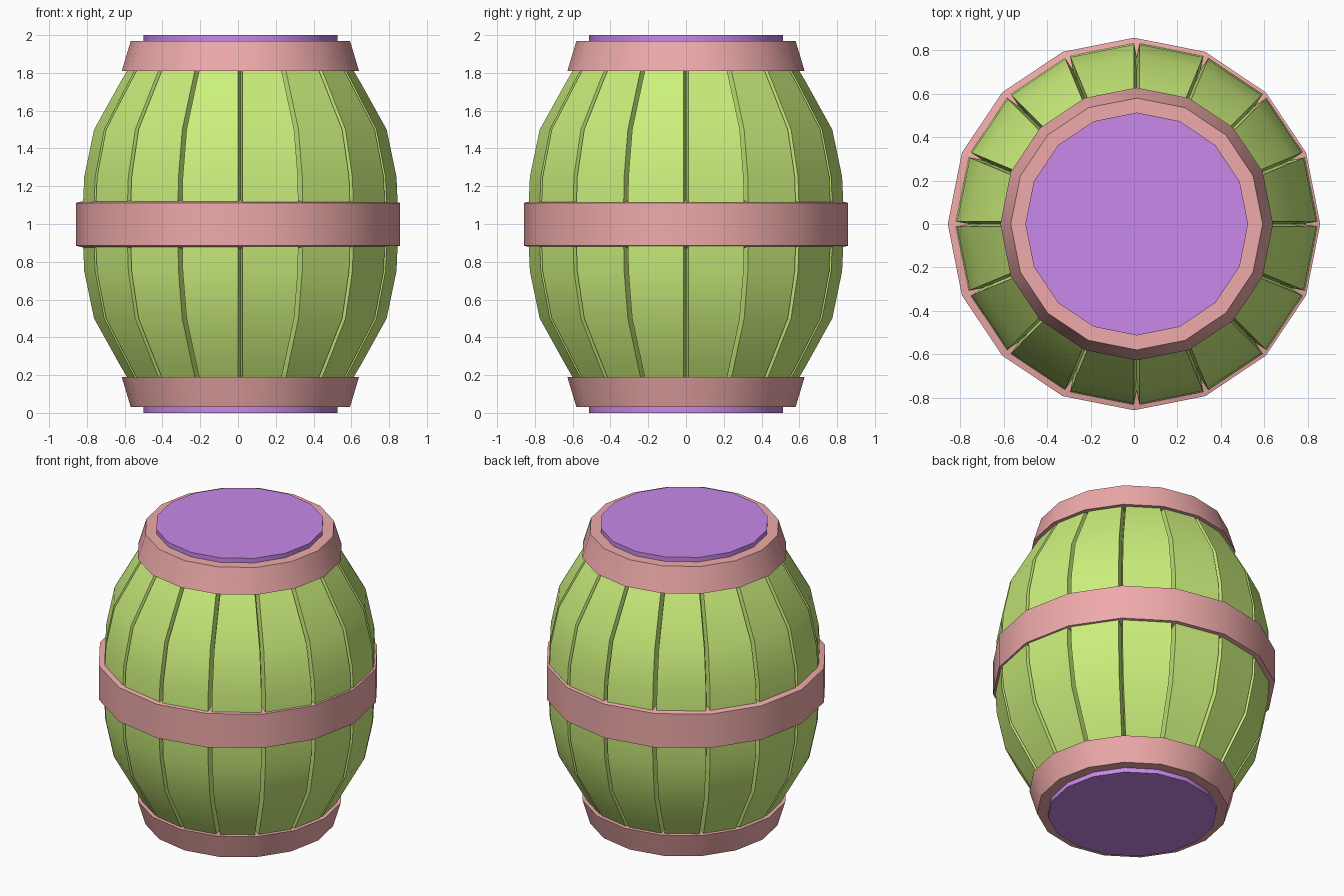
import bpy, bmesh
from math import pi, sin, cos, tan, radians

if "Cube" in bpy.data.objects:
    bpy.data.objects.remove(bpy.data.objects["Cube"])

SIDES = 16
STEP = 2 * pi / SIDES
CX = 0.0125          # staves, heads and end hoops sit slightly off the middle hoop


def material(name, rgb):
    m = bpy.data.materials.new(name)
    m.diffuse_color = (*rgb, 1)
    m.use_nodes = True
    m.node_tree.nodes["Principled BSDF"].inputs["Base Color"].default_value = m.diffuse_color
    return m


GREEN = material("stave_green", (0.60, 0.86, 0.20))
RED = material("hoop_red", (0.86, 0.40, 0.40))
PURPLE = material("head_purple", (0.58, 0.25, 0.82))


def finish(name, bm, mat, x=0.0):
    bmesh.ops.recalc_face_normals(bm, faces=bm.faces)
    me = bpy.data.meshes.new(name)
    bm.to_mesh(me)
    bm.free()
    me.materials.append(mat)
    ob = bpy.data.objects.new(name, me)
    ob.location.x = x
    bpy.context.collection.objects.link(ob)
    bpy.ops.object.select_all(action='DESELECT')
    ob.select_set(True)
    bpy.context.view_layer.objects.active = ob
    bpy.ops.object.shade_smooth_by_angle(angle=radians(30))
    return ob


def ring(name, profile, mat, x=0.0):
    """Sweep a closed (radius, z) section round the axis."""
    bm = bmesh.new()
    loops = [[bm.verts.new((r * cos(i * STEP), r * sin(i * STEP), z)) for r, z in profile]
             for i in range(SIDES)]
    n = len(profile)
    for i in range(SIDES):
        a, b = loops[i], loops[(i + 1) % SIDES]
        for k in range(n):
            j = (k + 1) % n
            bm.faces.new((a[k], b[k], b[j], a[j]))
    return finish(name, bm, mat, x)


def flip(profile):
    return [(r, 2 - z) for r, z in profile]


# Staves: bulging boards of even width through their thickness
half = [(0.545, 0.09), (0.638, 0.25), (0.777, 0.50), (0.829, 0.75)]
bulge = half + [(0.84, 1.0)] + flip(half)[::-1]
GAP, THICK = 0.0125, 0.07
bm = bmesh.new()
for i in range(SIDES):
    t = (i + 0.5) * STEP
    c, s = cos(t), sin(t)
    rows = []
    for r, z in bulge:
        a = r * cos(STEP / 2)
        w = r * sin(STEP / 2) - GAP
        rows.append([bm.verts.new((d * c - e * s, d * s + e * c, z))
                     for d, e in ((a, -w), (a, w), (a - THICK, w), (a - THICK, -w))])
    for p, q in zip(rows, rows[1:]):
        for k in range(4):
            j = (k + 1) % 4
            bm.faces.new((p[k], p[j], q[j], q[k]))
    bm.faces.new(rows[0][::-1])
    bm.faces.new(rows[-1])
finish("staves", bm, GREEN, CX)

# Middle hoop
ring("middle_hoop", [(0.858, 0.885), (0.858, 1.112), (0.76, 1.135), (0.76, 0.862)], RED)

# Tapered end hoops
end = [(0.628, 1.81), (0.58, 1.97), (0.50, 1.97), (0.55, 1.81)]
ring("top_hoop", end, RED, CX)
ring("bottom_hoop", flip(end), RED, CX)

# Barrel heads
for name, z in (("top_head", 1.91), ("bottom_head", 0.09)):
    bm = bmesh.new()
    bmesh.ops.create_cone(bm, cap_ends=True, segments=SIDES, radius1=0.513, radius2=0.513, depth=0.18)
    bmesh.ops.translate(bm, verts=bm.verts, vec=(0, 0, z))
    finish(name, bm, PURPLE, CX)
